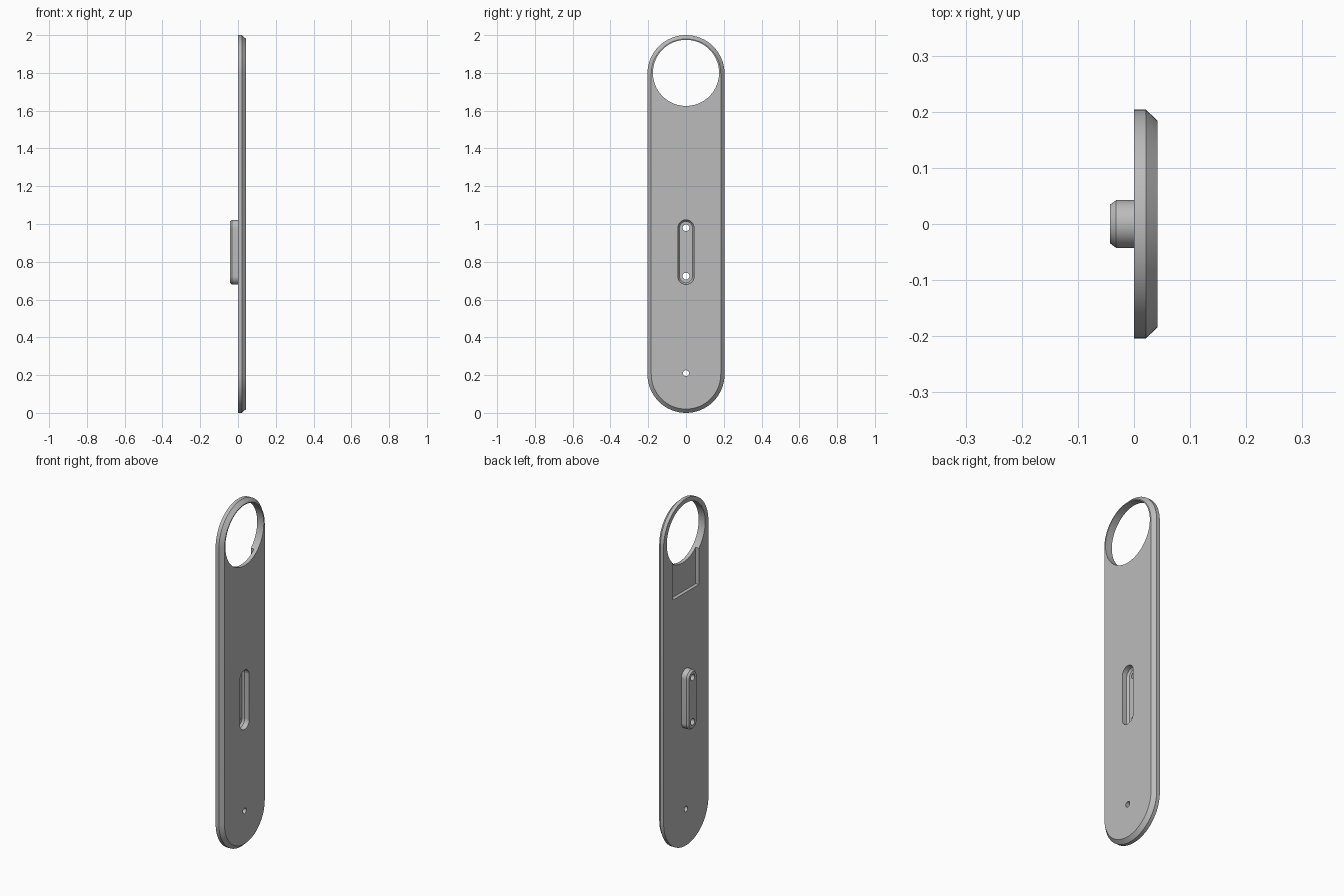
import bpy, bmesh, math
from mathutils import Matrix

cube = bpy.data.objects.get("Cube")
if cube:
    bpy.data.objects.remove(cube, do_unlink=True)

grey = bpy.data.materials.new("plain_grey")
grey.use_nodes = True
colour = (0.5, 0.5, 0.5, 1)
grey.diffuse_color = colour
grey.node_tree.nodes["Principled BSDF"].inputs["Base Color"].default_value = colour


def make_object(name, bm):
    bmesh.ops.recalc_face_normals(bm, faces=bm.faces)
    mesh = bpy.data.meshes.new(name)
    bm.to_mesh(mesh)
    bm.free()
    mesh.materials.append(grey)
    obj = bpy.data.objects.new(name, mesh)
    bpy.context.collection.objects.link(obj)
    return obj


def capsule(name, z_low, z_high, layers, steps=32):
    """Upright rounded bar, stacked along x from (x, half width) layers."""
    bm = bmesh.new()
    end = layers[0][1]
    if z_low + end > z_high - end:
        end = (z_high - z_low) / 2
    rings = []
    for x, r in layers:
        ring = []
        for centre, start in ((z_high - end, 0), (z_low + end, math.pi)):
            for i in range(steps + 1):
                a = start + math.pi * i / steps
                ring.append(bm.verts.new((x, r * math.cos(a), centre + r * math.sin(a))))
        rings.append(ring)
    count = len(rings[0])
    for low, high in zip(rings, rings[1:]):
        for i in range(count):
            j = (i + 1) % count
            bm.faces.new((low[i], low[j], high[j], high[i]))
    bm.faces.new(rings[0])
    bm.faces.new(rings[-1])
    return make_object(name, bm)


def round_cutter(name, z, radius, segments):
    bm = bmesh.new()
    turn = Matrix.Translation((0, 0, z)) @ Matrix.Rotation(math.pi / 2, 4, "Y")
    bmesh.ops.create_cone(bm, cap_ends=True, segments=segments, radius1=radius,
                          radius2=radius, depth=0.4, matrix=turn)
    return make_object(name, bm)


def box_cutter(name, x, y, z):
    bm = bmesh.new()
    size = [b - a for a, b in (x, y, z)]
    middle = [(a + b) / 2 for a, b in (x, y, z)]
    bmesh.ops.create_cube(bm, size=1, matrix=Matrix.Translation(middle) @ Matrix.Diagonal((*size, 1)))
    return make_object(name, bm)


def combine(target, tool, operation):
    mod = target.modifiers.new(tool.name, "BOOLEAN")
    mod.operation = operation
    mod.solver = "EXACT"
    mod.object = tool
    bpy.context.view_layer.objects.active = target
    bpy.ops.object.modifier_apply(modifier=mod.name)
    bpy.data.objects.remove(tool, do_unlink=True)


# Long plate with a chamfered rim on its +x face
plate = capsule("handle_plate", 0, 2, [(0, 0.204), (0.021, 0.204), (0.042, 0.184)])

# Raised chamfered boss on the -x face
boss = capsule("boss", 0.68, 1.022, [(0.001, 0.0425), (-0.032, 0.0425), (-0.043, 0.034)])
combine(plate, boss, "UNION")

# Matching slot on the +x face, narrowing at its floor
slot = capsule("slot", 0.68, 1.022, [(0.06, 0.0425), (0.013, 0.0425), (0.002, 0.034)])
combine(plate, slot, "DIFFERENCE")

# Ring opening, then the shallow recess that runs into it
combine(plate, round_cutter("ring_opening", 1.8, 0.175, 96), "DIFFERENCE")
combine(plate, box_cutter("recess", (-0.1, 0.02), (-0.117, 0.117), (1.46, 1.74)), "DIFFERENCE")

# Screw holes
for z, radius in ((0.21, 0.016), (0.724, 0.018), (0.98, 0.018)):
    combine(plate, round_cutter("screw_hole", z, radius, 32), "DIFFERENCE")

bpy.ops.object.select_all(action="DESELECT")
plate.select_set(True)
bpy.context.view_layer.objects.active = plate
bpy.ops.object.shade_smooth_by_angle(angle=math.radians(30))
